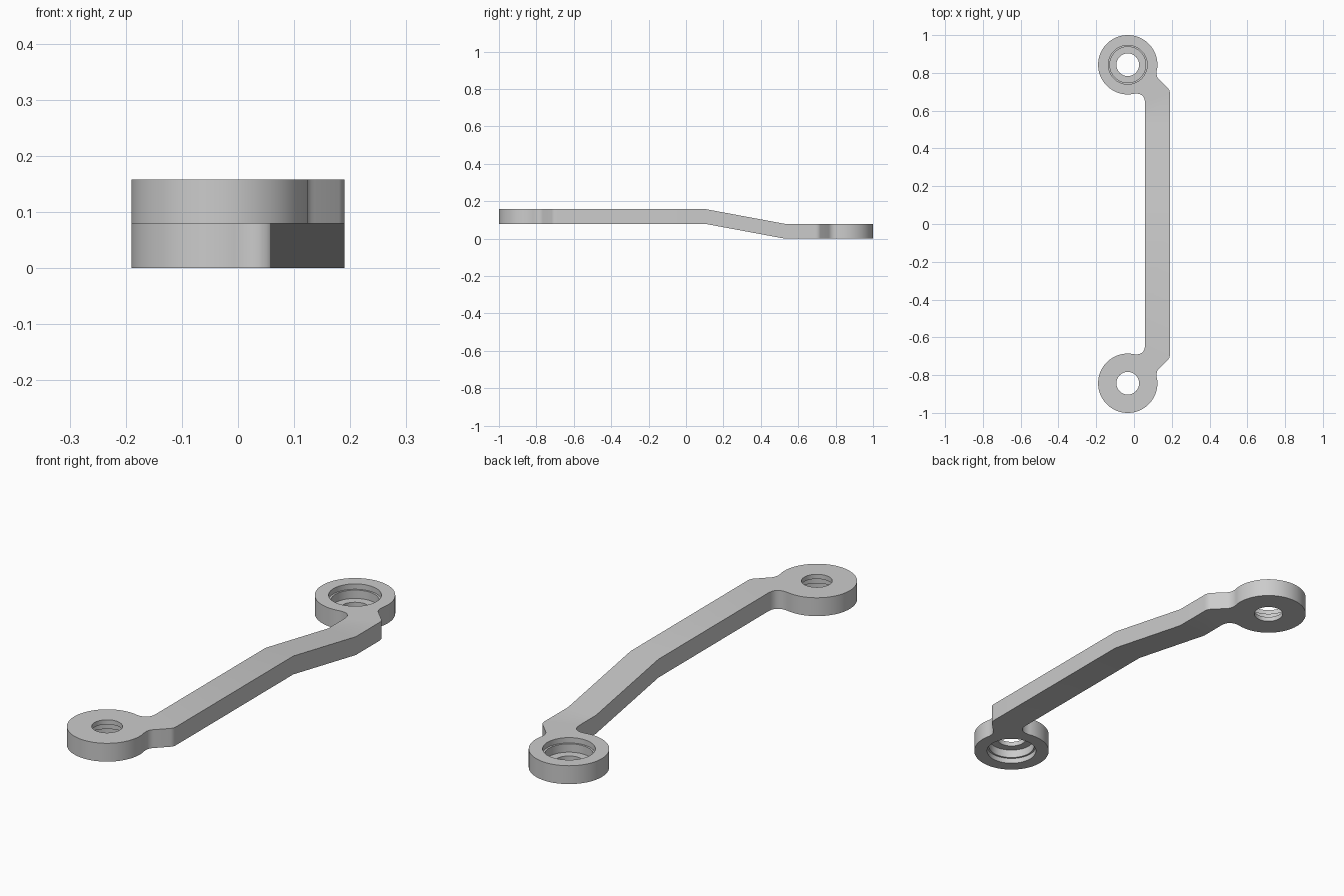
import bpy, bmesh, math
from mathutils import Vector

cube = bpy.data.objects.get("Cube")
if cube:
    bpy.data.objects.remove(cube)

T = 0.079                       # plate thickness, also the height of the offset
CX, CY, R = -0.033, 0.843, 0.157  # eye centre and radius
BEND_A, BEND_B = 0.105, 0.53    # where the sloped section starts and ends

grey = bpy.data.materials.new("light grey")
grey.use_nodes = True
COLOUR = (0.6, 0.6, 0.6, 1)
grey.diffuse_color = COLOUR
grey.node_tree.nodes["Principled BSDF"].inputs["Base Color"].default_value = COLOUR


def make_object(name, bm):
    bmesh.ops.recalc_face_normals(bm, faces=bm.faces)
    mesh = bpy.data.meshes.new(name)
    bm.to_mesh(mesh)
    bm.free()
    mesh.materials.append(grey)
    obj = bpy.data.objects.new(name, mesh)
    bpy.context.collection.objects.link(obj)
    return obj


def bezier(a, b, c, n=8):
    a, b, c = Vector(a), Vector(b), Vector(c)
    return [a * (1 - t) ** 2 + b * 2 * t * (1 - t) + c * t * t
            for t in (i / n for i in range(n + 1))]


def on_eye(deg):
    a = math.radians(deg)
    return Vector((CX + R * math.cos(a), CY + R * math.sin(a)))


# Outline of the back half: inner fillet, eye, outer fillet, chamfered shoulder
inner = bezier((0.058, 0.64), (0.058, 0.695), on_eye(-77))
eye = [on_eye(-77 - 291 * i / 96) for i in range(1, 96)]
outer = bezier(on_eye(-8), (0.112, 0.782), (0.136, 0.762))
shoulder = bezier((0.18, 0.718), (0.19, 0.708), (0.19, 0.69), 5)
half = inner + eye + outer + shoulder
outline = half + [Vector((p.x, -p.y)) for p in reversed(half)]

# Flat link, extruded, then sheared into the offset shape
bm = bmesh.new()
face = bm.faces.new([bm.verts.new((p.x, p.y, 0)) for p in outline])
top = bmesh.ops.extrude_face_region(bm, geom=[face])["geom"]
bmesh.ops.translate(bm, vec=(0, 0, T),
                    verts=[v for v in top if isinstance(v, bmesh.types.BMVert)])
for y in (BEND_A, BEND_B):
    bmesh.ops.bisect_plane(bm, geom=bm.verts[:] + bm.edges[:] + bm.faces[:],
                           plane_co=(0, y, 0), plane_no=(0, 1, 0))
for v in bm.verts:
    t = (BEND_B - v.co.y) / (BEND_B - BEND_A)
    v.co.z += T * min(1, max(0, t))
link = make_object("offset_link", bm)


# Stepped bore: small through hole, bearing seat, wider mouth
BORE = [(0.06, -0.05), (0.06, 0.02), (0.095, 0.02), (0.095, 0.056),
        (0.103, 0.056), (0.103, 0.13)]


def bore_cutter(name, side):
    bm = bmesh.new()
    n = 64
    rings = []
    for r, z in BORE:
        if side < 0:
            z = 2 * T - z
        rings.append([bm.verts.new((CX + r * math.cos(math.tau * i / n),
                                    side * CY + r * math.sin(math.tau * i / n), z))
                      for i in range(n)])
    for lo, hi in zip(rings, rings[1:]):
        for i in range(n):
            j = (i + 1) % n
            bm.faces.new((lo[i], lo[j], hi[j], hi[i]))
    bm.faces.new(rings[0])
    bm.faces.new(rings[-1])
    cutter = make_object(name, bm)
    cutter.hide_render = True
    return cutter


bpy.context.view_layer.objects.active = link
link.select_set(True)
for name, side in (("back_bore", 1), ("front_bore", -1)):
    cutter = bore_cutter(name, side)
    mod = link.modifiers.new(name, "BOOLEAN")
    mod.operation = "DIFFERENCE"
    mod.solver = "EXACT"
    mod.object = cutter
    bpy.ops.object.modifier_apply(modifier=mod.name)
    bpy.data.objects.remove(cutter)

bpy.ops.object.shade_smooth_by_angle(angle=math.radians(25))
